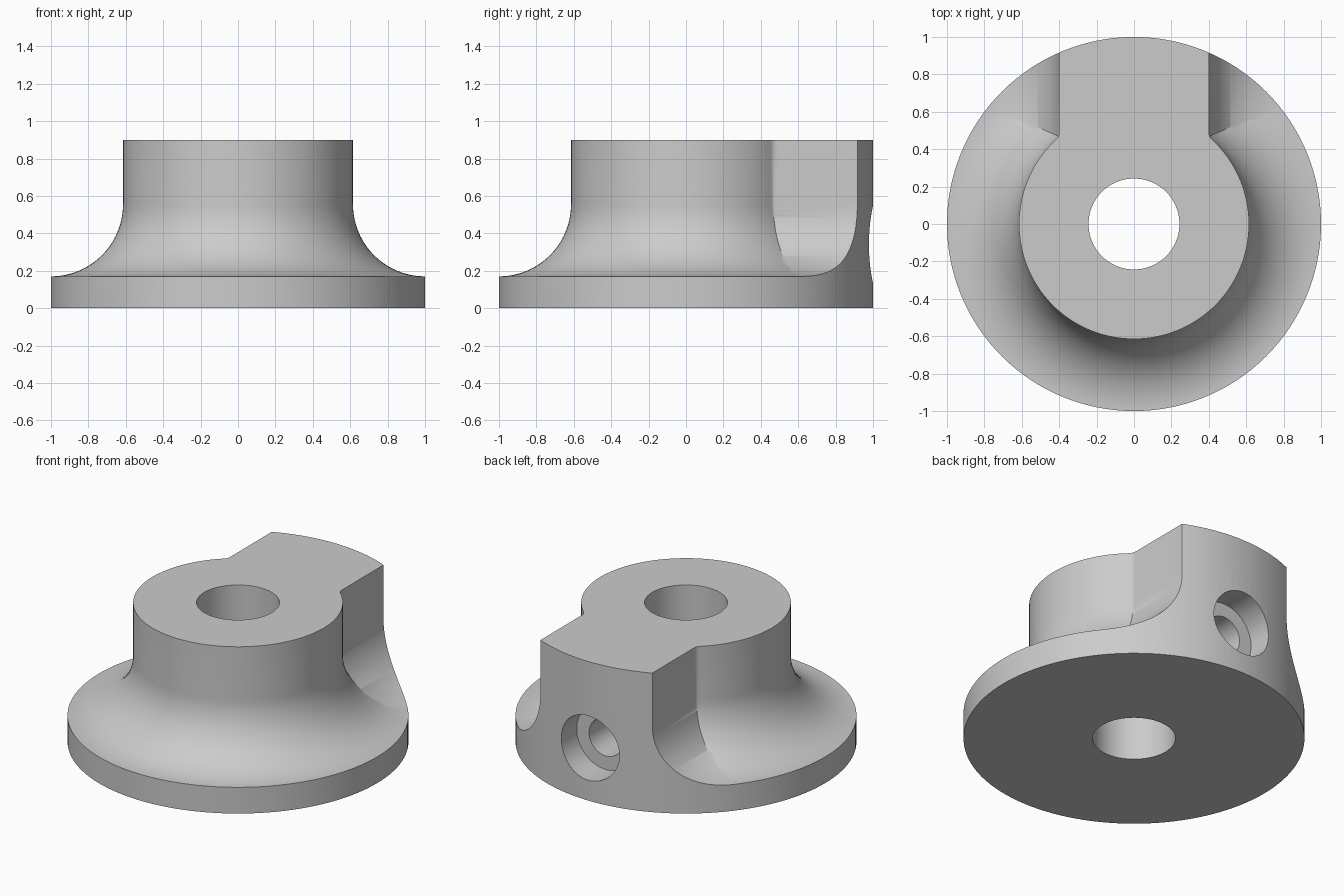
import bpy, bmesh, math
from mathutils import Matrix

if "Cube" in bpy.data.objects:
    bpy.data.objects.remove(bpy.data.objects["Cube"], do_unlink=True)

SEGMENTS = 128
TOP, FLANGE = 0.9, 0.17
HUB_R, KEY_HALF, FILLET = 0.615, 0.4, 0.385
HOLE_Z = 0.34

metal = bpy.data.materials.new("light grey metal")
metal.use_nodes = True
grey = (0.6, 0.6, 0.6, 1)
metal.diffuse_color = grey
metal.node_tree.nodes["Principled BSDF"].inputs["Base Color"].default_value = grey


def finish(name, bm):
    bmesh.ops.recalc_face_normals(bm, faces=bm.faces)
    mesh = bpy.data.meshes.new(name)
    bm.to_mesh(mesh)
    bm.free()
    mesh.materials.append(metal)
    obj = bpy.data.objects.new(name, mesh)
    bpy.context.collection.objects.link(obj)
    return obj


def cylinder(name, radius, start, end, matrix=Matrix()):
    bm = bmesh.new()
    place = matrix @ Matrix.Translation((0, 0, (start + end) / 2))
    bmesh.ops.create_cone(bm, cap_ends=True, segments=SEGMENTS, radius1=radius,
                          radius2=radius, depth=end - start, matrix=place)
    return finish(name, bm)


def prism(name, points, direction):
    bm = bmesh.new()
    face = bm.faces.new([bm.verts.new(p) for p in points])
    side = bmesh.ops.extrude_face_region(bm, geom=[face])["geom"]
    bmesh.ops.translate(bm, vec=direction,
                        verts=[v for v in side if isinstance(v, bmesh.types.BMVert)])
    return finish(name, bm)


def combine(obj, tool, operation):
    mod = obj.modifiers.new(operation, "BOOLEAN")
    mod.object, mod.operation, mod.solver = tool, operation, "EXACT"
    bpy.context.view_layer.objects.active = obj
    bpy.ops.object.modifier_apply(modifier=mod.name)
    bpy.data.objects.remove(tool, do_unlink=True)


def flare(inner, steps=24):
    """Concave quarter arc from a vertical wall at inner out to the flange."""
    angles = [math.pi / 2 * i / steps for i in range(steps + 1)]
    return [(inner + FILLET * (1 - math.cos(a)),
             FLANGE + FILLET * (1 - math.sin(a))) for a in angles]


# Turned hub with a flared flange, left oversize for trimming
profile = [(0, 1), (HUB_R, 1)] + flare(HUB_R) + [(1.1, FLANGE), (1.1, -0.1), (0, -0.1)]
bm = bmesh.new()
verts = [bm.verts.new((r, 0, z)) for r, z in profile]
edges = [bm.edges.new(pair) for pair in zip(verts, verts[1:])]
bmesh.ops.spin(bm, geom=verts + edges, axis=(0, 0, 1), cent=(0, 0, 0),
               angle=2 * math.pi, steps=SEGMENTS)
bmesh.ops.remove_doubles(bm, verts=bm.verts, dist=1e-5)
hub = finish("flanged_hub", bm)

# Boss running to the back, flared on both sides
half = [(KEY_HALF, 1.05)] + flare(KEY_HALF) + [(KEY_HALF + FILLET, 0.05)]
outline = half + [(-x, z) for x, z in reversed(half)]
combine(hub, prism("back_boss", [(x, 0, z) for x, z in outline], (0, 1.2, 0)), "UNION")

# Small rounded corners where the boss meets the hub
small = 0.05
cx = KEY_HALF + small
cy = math.sqrt((HUB_R + small) ** 2 - cx ** 2)
sweep = math.atan2(cy, cx)
for side in (-1, 1):
    arc = [(cx - small * math.cos(sweep * i / 6), cy - small * math.sin(sweep * i / 6))
           for i in range(7)]
    points = [(side * x, y, 0.3) for x, y in arc + [(0.36, 0.4), (0.36, cy)]]
    combine(hub, prism("corner_fillet", points, (0, 0, 0.8)), "UNION")

# Trim to the outer diameter and the height
combine(hub, cylinder("outer_trim", 1, 0, TOP), "INTERSECT")

# Shaft bore, then the counterbored screw hole from the back
combine(hub, cylinder("shaft_bore", 0.243, -0.2, 1.2), "DIFFERENCE")
backward = Matrix.Translation((0, 0, HOLE_Z)) @ Matrix.Rotation(-math.pi / 2, 4, "X")
combine(hub, cylinder("counterbore", 0.208, 0.82, 1.2, backward), "DIFFERENCE")
combine(hub, cylinder("screw_hole", 0.12, 0.05, 1.1, backward), "DIFFERENCE")

bpy.ops.object.select_all(action="DESELECT")
hub.select_set(True)
bpy.context.view_layer.objects.active = hub
bpy.ops.object.shade_smooth_by_angle(angle=math.radians(30))
